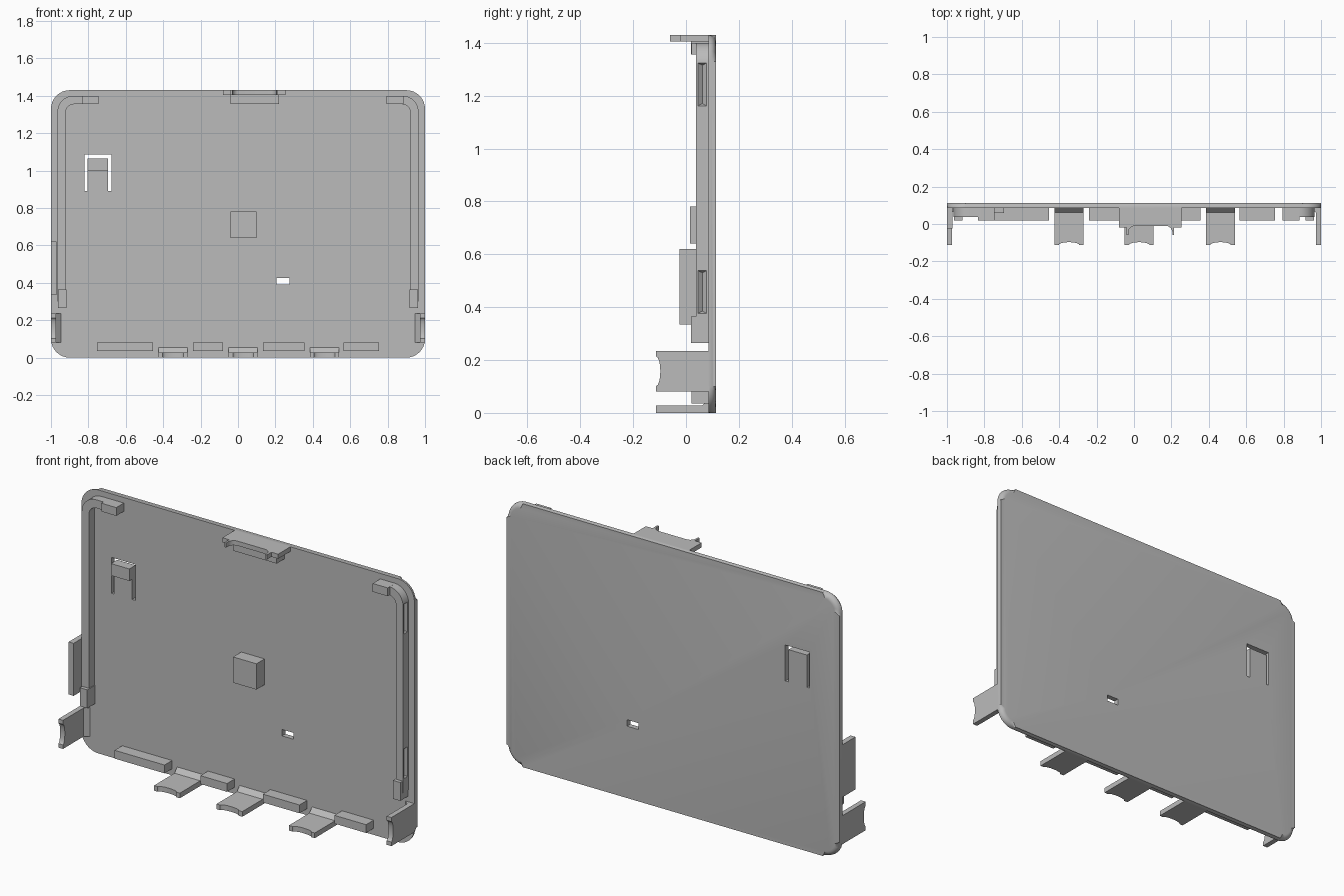
import bpy, bmesh, math
from mathutils import Vector

if "Cube" in bpy.data.objects:
    bpy.data.objects.remove(bpy.data.objects["Cube"], do_unlink=True)

grey = bpy.data.materials.new("grey_plastic")
grey.use_nodes = True
GREY = (0.5, 0.5, 0.5, 1)
grey.diffuse_color = GREY
grey.node_tree.nodes["Principled BSDF"].inputs["Base Color"].default_value = GREY

INNER, BACK, TOP = 0.085, 0.113, 1.43

# Axis layouts: outline coordinates a, b and extrusion height h
XZ = lambda a, b, h: (a, h, b)
XY = lambda a, b, h: (a, b, h)
YZ = lambda a, b, h: (h, a, b)


def prism(name, outline, layout, lo, hi, round_back=0):
    bm = bmesh.new()
    low = [bm.verts.new(layout(a, b, lo)) for a, b in outline]
    high = [bm.verts.new(layout(a, b, hi)) for a, b in outline]
    n = len(outline)
    bm.faces.new(low)
    cap = bm.faces.new(high[::-1])
    for i in range(n):
        j = (i + 1) % n
        bm.faces.new((low[i], high[i], high[j], low[j]))
    if round_back:
        bmesh.ops.bevel(bm, geom=list(cap.edges), offset=round_back, segments=5,
                        profile=0.5, affect='EDGES')
    bmesh.ops.recalc_face_normals(bm, faces=bm.faces)
    mesh = bpy.data.meshes.new(name)
    bm.to_mesh(mesh)
    bm.free()
    mesh.materials.append(grey)
    ob = bpy.data.objects.new(name, mesh)
    bpy.context.collection.objects.link(ob)
    return ob


def box(name, x0, x1, z0, z1, y0, y1=INNER + 0.005):
    return prism(name, [(x0, z0), (x1, z0), (x1, z1), (x0, z1)], XZ, y0, y1)


def arc(cx, cy, r, start, end, steps=8):
    return [(cx + r * math.cos(math.radians(start + (end - start) * i / steps)),
             cy + r * math.sin(math.radians(start + (end - start) * i / steps)))
            for i in range(steps + 1)]


def cut(ob, cutters):
    for c in cutters:
        c.hide_render = True
        mod = ob.modifiers.new("cut", 'BOOLEAN')
        mod.operation, mod.solver, mod.object = 'DIFFERENCE', 'EXACT', c
    bpy.context.view_layer.update()
    result = bpy.data.meshes.new_from_object(
        ob.evaluated_get(bpy.context.evaluated_depsgraph_get()))
    ob.modifiers.clear()
    ob.data = result
    for c in cutters:
        bpy.data.objects.remove(c, do_unlink=True)


def smooth(ob):
    bpy.ops.object.select_all(action='DESELECT')
    ob.select_set(True)
    bpy.context.view_layer.objects.active = ob
    bpy.ops.object.shade_smooth_by_angle(angle=math.radians(35))


# Cover panel with rounded corners and a rounded back edge
R = 0.1
outline = (arc(1 - R, R, R, -90, 0) + arc(1 - R, TOP - R, R, 0, 90)
           + arc(R - 1, TOP - R, R, 90, 180) + arc(R - 1, R, R, 180, 270))
panel = prism("cover_panel", outline, XZ, INNER, BACK, round_back=0.026)
u_slot = [(-.82, .89), (-.805, .89), (-.805, 1.065), (-.695, 1.065),
          (-.695, .89), (-.675, .89), (-.675, 1.085), (-.82, 1.085)]
cut(panel, [prism("slot_cutter", u_slot, XZ, 0, 0.2),
            box("window_cutter", .205, .275, .39, .425, 0, 0.2)])
smooth(panel)

# Button bump and centre block
box("button_bump", -.805, -.695, 1.0, 1.065, .06)
box("centre_block", -.04, .1, .64, .78, .015)

# Bottom locating blocks
for i, (x0, x1) in enumerate([(-.755, -.455), (-.24, -.08), (.135, .355), (.565, .755)]):
    box(f"bottom_block_{i + 1}", x0, x1, .035, .08, .02)


# Tabs with a scooped end and a wedge at the root
def tab(name, u0, u1, place):
    mid, half, y_end = (u0 + u1) / 2, (u1 - u0) / 2 - 0.022, -0.113
    scoop = [(mid + half * math.cos(t), y_end + 0.016 * math.sin(t))
             for t in [math.pi * k / 8 for k in range(9)]]
    smooth(prism(name, [(u0, y_end), (u0, INNER + .004), (u1, INNER + .004), (u1, y_end)]
                 + scoop, place, 0, 0.028))
    wedge = [(.062, .02), (.062, .028), (INNER, .053), (INNER + .003, .053), (INNER + .003, .02)]
    prism(name + "_wedge", wedge, lambda a, b, h: place(h, a, b), u0, u1)


for i, x in enumerate((-.425, -.05, .385)):
    tab(f"bottom_tab_{i + 1}", x, x + .155, XY)
for side, s in (("left", 1), ("right", -1)):
    tab(f"{side}_tab", .08, .235, lambda u, y, w, s=s: (s * (1 - w), y, u))

# Side rails that bend around the top corners, with V grooves outside
OUT, INN, CEIL = .965, .922, 1.4
for side, s, end, grooves in (("left", 1, .885, (.365, 1.15)), ("right", -1, .835, (.89,))):
    path = ([(OUT, .3)] + arc(OUT - .085, CEIL - .085, .085, 0, 90)
            + [(end - .02, CEIL), (end - .02, CEIL - .045)]
            + arc(INN - .045, CEIL - .09, .045, 90, 0) + [(INN, .3)])
    rail = prism(f"{side}_rail", [(s * x, z) for x, z in path], XZ, .038, INNER + .004)
    cutters = []
    for z in grooves:
        g = prism("groove_cutter", [(OUT + .02, .02), (OUT + .02, .1), (OUT - .014, .062)],
                  XY, z, z + .185)
        # Taper the ends of the groove
        for v in g.data.vertices:
            if v.co.x < OUT:
                v.co.z += .02 if v.co.z < z + .09 else -.02
            v.co.x *= s
        if s < 0:
            g.data.flip_normals()
        cutters.append(g)
    cut(rail, cutters)
    smooth(rail)
    xs = sorted((s * end, s * (end - .09)))
    box(f"{side}_corner_block", *xs, CEIL - .045, CEIL, .02)
    xs = sorted((s * .918, s * .962))
    box(f"{side}_lower_block", *xs, .265, .365, .018)

# Guard plate on the right edge
box("side_guard", -1, -.97, .335, .62, -.025)

# Top latch with two prongs and a block beneath
latch = ([(-.08, INNER + .004), (-.08, -.02), (-.04, -.02), (-.04, -.06), (-.03, -.06)]
         + arc(.005, -.045, .035, 180, 90, 6) + arc(.17, -.045, .035, 90, 0, 6)
         + [(.205, -.06), (.215, -.06), (.215, -.02), (.255, -.02), (.255, INNER + .004)])
smooth(prism("top_latch", latch, XY, 1.405, TOP))
box("latch_block", -.04, .22, 1.355, 1.406, .018)
